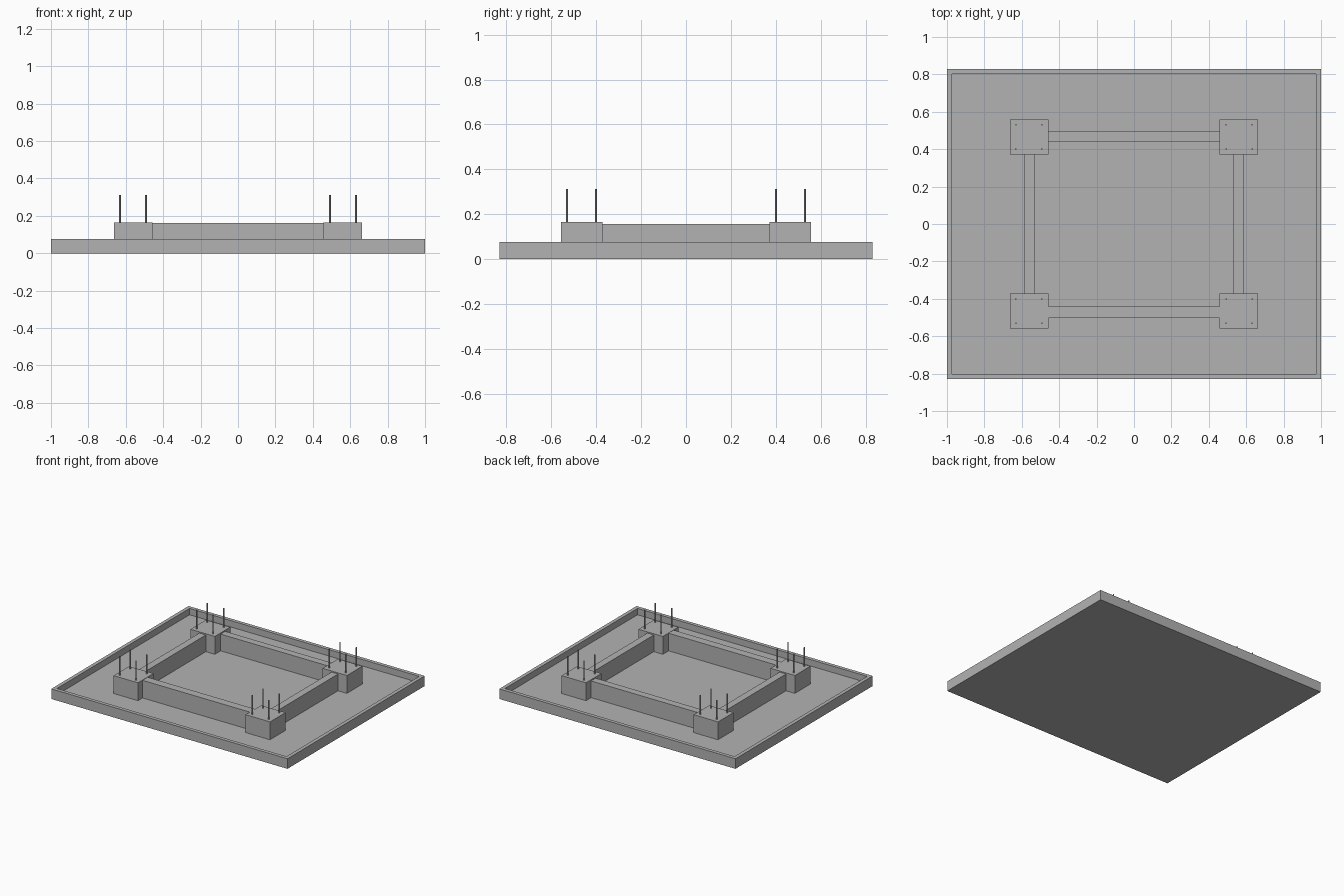
import bpy
import bmesh
from mathutils import Matrix, Vector

if "Cube" in bpy.data.objects:
    bpy.data.objects.remove(bpy.data.objects["Cube"], do_unlink=True)

GREY = (0.45, 0.45, 0.45, 1.0)
concrete = bpy.data.materials.new("concrete_grey")
concrete.use_nodes = True
concrete.diffuse_color = GREY
concrete.node_tree.nodes["Principled BSDF"].inputs["Base Color"].default_value = GREY

HALF_X, HALF_Y = 1.0, 0.83
RIM = 0.028        # wall thickness of the tray
FLOOR = 0.028      # top of the tray floor
TRAY_TOP = 0.077
PIER_TOP = 0.165
BEAM_TOP = 0.156
ROD_TOP = 0.312


def finish(name, bm):
    mesh = bpy.data.meshes.new(name)
    bm.to_mesh(mesh)
    bm.free()
    mesh.materials.append(concrete)
    obj = bpy.data.objects.new(name, mesh)
    bpy.context.collection.objects.link(obj)
    return obj


def box_mesh(low, high):
    low, high = Vector(low), Vector(high)
    bm = bmesh.new()
    place = Matrix.Translation((low + high) / 2) @ Matrix.Diagonal((*(high - low), 1))
    bmesh.ops.create_cube(bm, size=1, matrix=place)
    return bm


def box(name, low, high):
    return finish(name, box_mesh(low, high))


# Shallow tray: inset the top face and sink it to form the rim
bm = box_mesh((-HALF_X, -HALF_Y, 0), (HALF_X, HALF_Y, TRAY_TOP))
top = max(bm.faces, key=lambda f: f.calc_center_median().z)
bmesh.ops.inset_region(bm, faces=[top], thickness=RIM, use_even_offset=True)
sunk = bmesh.ops.extrude_face_region(bm, geom=[top])
bmesh.ops.delete(bm, geom=[top], context='FACES')
bmesh.ops.translate(bm, vec=(0, 0, FLOOR - TRAY_TOP),
                    verts=[v for v in sunk["geom"] if isinstance(v, bmesh.types.BMVert)])
bmesh.ops.recalc_face_normals(bm, faces=bm.faces[:])
finish("foundation_tray", bm)

# Corner piers, each with four upright anchor rods
PIER_X, PIER_Y = (0.456, 0.662), (0.371, 0.558)
for sy, depth in ((-1, "front"), (1, "back")):
    for sx, side in ((-1, "right"), (1, "left")):
        xs = sorted(sx * x for x in PIER_X)
        ys = sorted(sy * y for y in PIER_Y)
        box(f"{depth}_{side}_pier", (xs[0], ys[0], FLOOR), (xs[1], ys[1], PIER_TOP))

        bm = bmesh.new()
        for x in (0.492, 0.631):
            for y in (0.401, 0.53):
                middle = (sx * x, sy * y, (PIER_TOP + ROD_TOP) / 2)
                bmesh.ops.create_cone(bm, cap_ends=True, segments=8, radius1=0.0045,
                                      radius2=0.0045, depth=ROD_TOP - PIER_TOP,
                                      matrix=Matrix.Translation(middle))
        finish(f"{depth}_{side}_anchor_rods", bm)

# Beams joining the piers; the front one is slightly wider and taller
end_x, end_y = PIER_X[0], PIER_Y[0]
box("front_beam", (-end_x, -0.503, FLOOR), (end_x, -0.441, 0.163))
box("back_beam", (-end_x, 0.441, FLOOR), (end_x, 0.497, BEAM_TOP))
box("right_beam", (-0.587, -end_y, FLOOR), (-0.532, end_y, BEAM_TOP))
box("left_beam", (0.532, -end_y, FLOOR), (0.587, end_y, BEAM_TOP))
